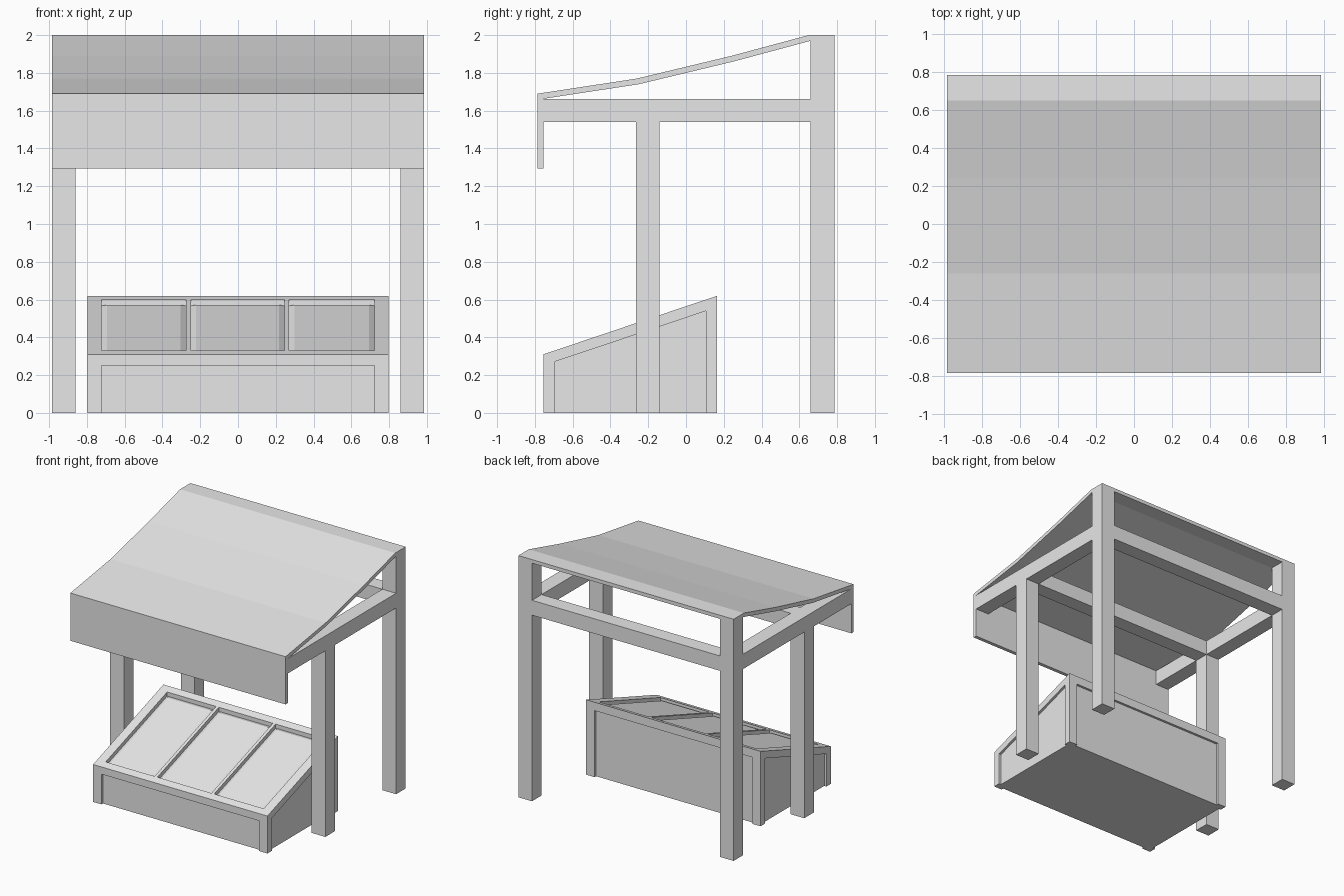
import bpy, bmesh
from mathutils import Vector

cube = bpy.data.objects.get("Cube")
if cube:
    bpy.data.objects.remove(cube, do_unlink=True)

GREY = (0.8, 0.8, 0.8, 1)
mat = bpy.data.materials.new("plain grey")
mat.use_nodes = True
mat.diffuse_color = GREY
mat.node_tree.nodes["Principled BSDF"].inputs["Base Color"].default_value = GREY


def finish(name, bm):
    bmesh.ops.recalc_face_normals(bm, faces=bm.faces)
    mesh = bpy.data.meshes.new(name)
    bm.to_mesh(mesh)
    bm.free()
    mesh.materials.append(mat)
    ob = bpy.data.objects.new(name, mesh)
    bpy.context.collection.objects.link(ob)
    return ob


def prism(name, profile, x0, x1):
    """Extrude a (y, z) outline along x."""
    bm = bmesh.new()
    face = bm.faces.new([bm.verts.new((x0, y, z)) for y, z in profile])
    out = bmesh.ops.extrude_face_region(bm, geom=[face])
    verts = [v for v in out["geom"] if isinstance(v, bmesh.types.BMVert)]
    bmesh.ops.translate(bm, verts=verts, vec=(x1 - x0, 0, 0))
    return finish(name, bm)


def box(name, x0, x1, y0, y1, z0, z1):
    return prism(name, [(y0, z0), (y0, z1), (y1, z1), (y1, z0)], x0, x1)


# Canopy with hanging front valance
W = 0.985
top = [(-0.785, 1.69), (-0.26, 1.77), (0.24, 1.89), (0.65, 2.0), (0.785, 2.0)]
under = [(0.785, 1.97), (0.66, 1.97), (0.25, 1.86), (-0.25, 1.74), (-0.755, 1.663)]
prism("canopy", top + under + [(-0.755, 1.295), (-0.785, 1.295)], -W, W)

# Posts and side beams
IN = 0.86
for side, s in (("left", 1), ("right", -1)):
    a, b = sorted((s * IN, s * W))
    box(side + "_back_post", a, b, 0.66, 0.785, 0, 1.98)
    box(side + "_front_post", a, b, -0.265, -0.14, 0, 1.54)
    box(side + "_beam", a, b, -0.755, 0.66, 1.54, 1.663)

# Cross beams
box("back_beam", -IN, IN, 0.66, 0.785, 1.54, 1.663)
box("middle_beam", -IN, IN, -0.265, -0.14, 1.54, 1.663)

# Display crate
F, B = -0.755, 0.165        # front and back
FI, BI = -0.697, 0.107      # inner edges of the frame
CW, CI = 0.798, 0.723       # half widths


def slope(y, drop=0.0):
    return 0.31 + 0.337 * (y - F) - drop


REC = 0.02
FLOOR = 0.035
f, b = F + REC, B - REC
prism("crate_core", [(f, 0), (f, slope(f, FLOOR)), (b, slope(b, FLOOR)), (b, 0)],
      REC - CW, CW - REC)

frame = [(F, 0), (F, slope(F)), (B, slope(B)), (B, 0),
         (BI, 0), (BI, 0.54), (FI, 0.27), (FI, 0)]
for side, s in (("left", 1), ("right", -1)):
    prism(side + "_crate_frame", frame, s * CI, s * CW)

prism("crate_front_rail", [(F, 0.25), (F, slope(F)), (FI, slope(FI)), (FI, 0.25)], -CI, CI)
prism("crate_back_rail", [(BI, 0.55), (BI, slope(BI)), (B, slope(B)), (B, 0.55)], -CI, CI)

# Dividers between the three bays
bays = [(-CI, -0.275), (-0.25, 0.245), (0.27, CI)]
for i in range(2):
    prism("crate_divider", [(FI, slope(FI, 0.06)), (FI, slope(FI)),
                            (BI, slope(BI)), (BI, slope(BI, 0.06))],
          bays[i][1], bays[i + 1][0])

# Low bevelled tray filling in each bay
for x0, x1 in bays:
    bm = bmesh.new()
    corners = [(x0, FI), (x1, FI), (x1, BI), (x0, BI)]
    face = bm.faces.new([bm.verts.new(Vector((x, y, slope(y, FLOOR - 0.001))))
                         for x, y in corners])
    face.normal_update()
    bmesh.ops.inset_individual(bm, faces=[face], thickness=0.04, depth=0.015)
    finish("bay_filling", bm)
